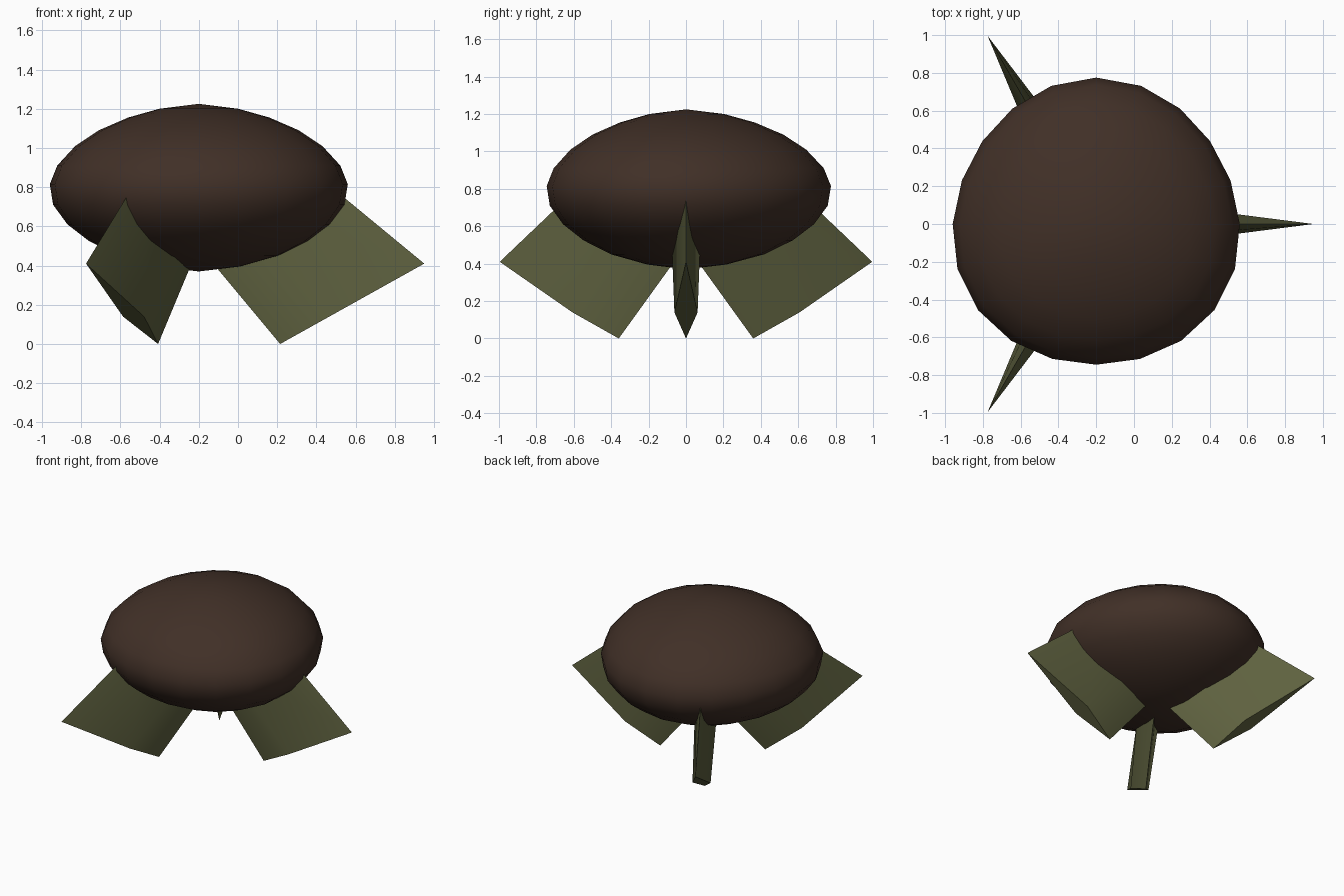
import bpy, bmesh, math
from mathutils import Vector, Matrix

if "Cube" in bpy.data.objects:
    bpy.data.objects.remove(bpy.data.objects["Cube"], do_unlink=True)

CENTRE = Vector((-0.2, 0, 0))
SIDES = 20


def material(name, colour):
    mat = bpy.data.materials.new(name)
    mat.use_nodes = True
    mat.diffuse_color = colour
    mat.node_tree.nodes["Principled BSDF"].inputs["Base Color"].default_value = colour
    return mat


def finish(bm, name, mat, angle):
    bmesh.ops.recalc_face_normals(bm, faces=bm.faces)
    mesh = bpy.data.meshes.new(name)
    bm.to_mesh(mesh)
    bm.free()
    mesh.materials.append(mat)
    obj = bpy.data.objects.new(name, mesh)
    bpy.context.collection.objects.link(obj)
    bpy.ops.object.select_all(action="DESELECT")
    obj.select_set(True)
    bpy.context.view_layer.objects.active = obj
    bpy.ops.object.shade_smooth_by_angle(angle=math.radians(angle))
    return obj


brown = material("dark brown", (0.052, 0.029, 0.020, 1))
olive = material("olive green", (0.115, 0.122, 0.051, 1))

# Flattened body: stacked rings, very slightly three-lobed
profile = [(0.21, 0.395), (0.41, 0.45), (0.56, 0.525), (0.67, 0.61), (0.743, 0.71),
           (0.76, 0.815), (0.722, 0.91), (0.63, 1.01), (0.51, 1.09), (0.36, 1.155), (0.2, 1.2)]
bm = bmesh.new()
rings = []
for radius, z in profile:
    ring = []
    for i in range(SIDES):
        a = math.tau * i / SIDES
        r = radius * (1 - 0.02 * math.sin(3 * a))
        ring.append(bm.verts.new(CENTRE + Vector((r * math.cos(a), r * math.sin(a), z))))
    rings.append(ring)
for low, high in zip(rings, rings[1:]):
    for i in range(SIDES):
        j = (i + 1) % SIDES
        bm.faces.new((low[i], low[j], high[j], high[i]))
for ring, z in ((rings[0], 0.37), (rings[-1], 1.225)):
    pole = bm.verts.new(CENTRE + Vector((0, 0, z)))
    for i in range(SIDES):
        bm.faces.new((ring[i], ring[(i + 1) % SIDES], pole))
finish(bm, "body", brown, 60)


# Fins: kite-shaped sections running from the tip into the body
def kite(bm, inner, outer, half_width):
    inner, outer = Vector(inner), Vector(outer)
    ridge = inner.lerp(outer, 0.34)
    side = Vector((0, half_width, 0))
    return [bm.verts.new(p) for p in (inner, ridge + side, outer, ridge - side)]


for k, name in enumerate(("left_fin", "back_right_fin", "front_right_fin")):
    bm = bmesh.new()
    tip = kite(bm, (0.415, 0, 0), (1.15, 0, 0.41), 0.062)
    root = kite(bm, (-0.11, 0, 0.63), (0.495, 0, 0.95), 0.085)
    bm.faces.new(tip)
    bm.faces.new(root)
    for i in range(4):
        j = (i + 1) % 4
        bm.faces.new((tip[i], tip[j], root[j], root[i]))
    bm.transform(Matrix.Translation(CENTRE) @ Matrix.Rotation(math.tau * k / 3, 4, "Z"))
    finish(bm, name, olive, 30)
